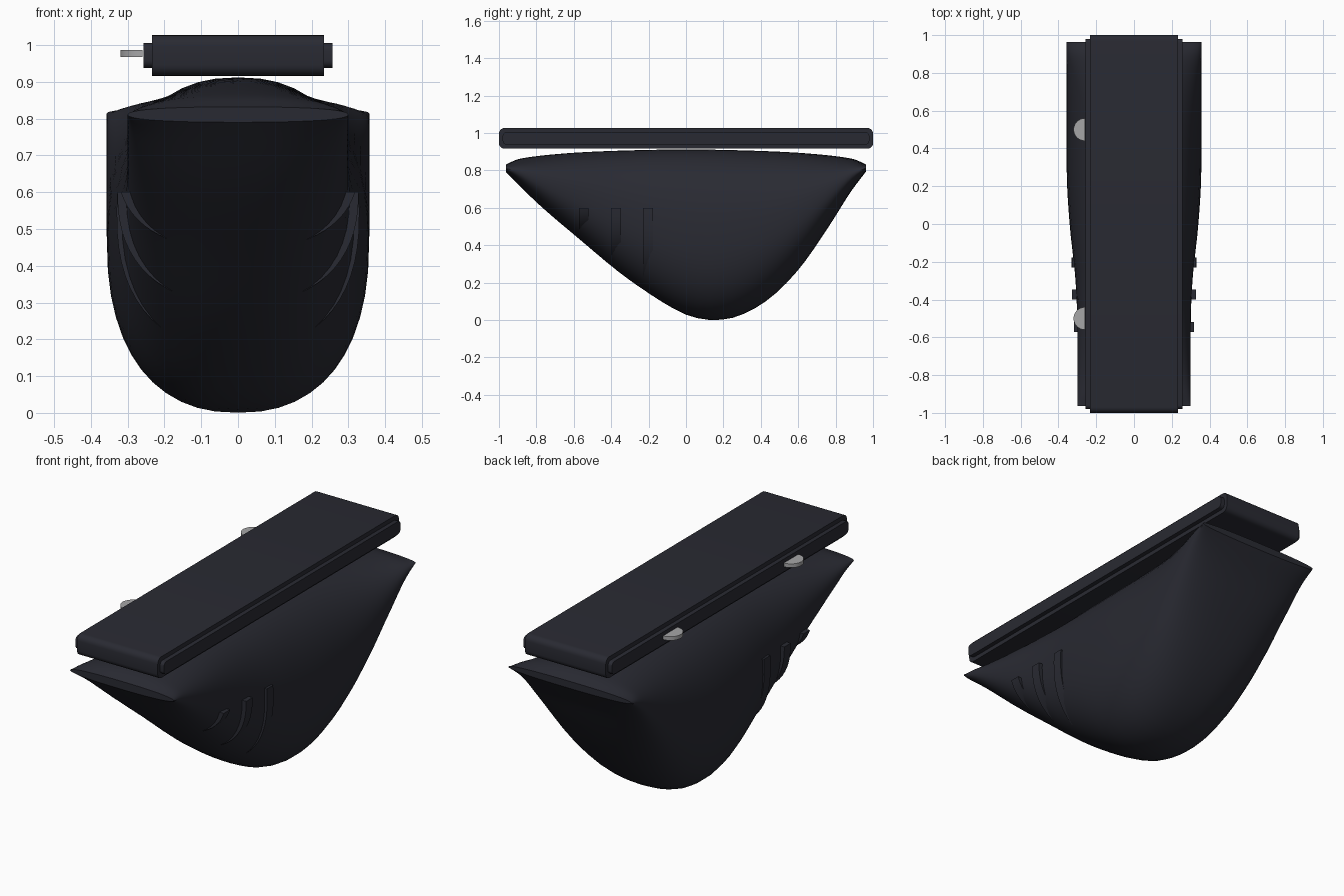
import bpy, bmesh, math

if "Cube" in bpy.data.objects:
    bpy.data.objects.remove(bpy.data.objects["Cube"])

def material(name, col):
    m = bpy.data.materials.new(name)
    m.diffuse_color = (*col, 1)
    m.use_nodes = True
    m.node_tree.nodes["Principled BSDF"].inputs["Base Color"].default_value = m.diffuse_color
    return m

DARK = material("charcoal", (0.022, 0.023, 0.032))
GREY = material("light_grey", (0.38, 0.38, 0.39))

def finish(name, bm, mat, smooth=None):
    bmesh.ops.recalc_face_normals(bm, faces=bm.faces)
    me = bpy.data.meshes.new(name)
    bm.to_mesh(me)
    bm.free()
    ob = bpy.data.objects.new(name, me)
    bpy.context.collection.objects.link(ob)
    me.materials.append(mat)
    if smooth:
        bpy.ops.object.select_all(action='DESELECT')
        ob.select_set(True)
        bpy.context.view_layer.objects.active = ob
        bpy.ops.object.shade_smooth_by_angle(angle=math.radians(smooth))
    return ob

def loft(name, rings, mat, smooth):
    """Skin a row of closed rings and cap both ends."""
    bm = bmesh.new()
    vs = [[bm.verts.new(p) for p in r] for r in rings]
    n = len(rings[0])
    for a, b in zip(vs, vs[1:]):
        for i in range(n):
            bm.faces.new((a[i], a[(i + 1) % n], b[(i + 1) % n], b[i]))
    bm.faces.new(vs[0])
    bm.faces.new(vs[-1])
    return finish(name, bm, mat, smooth)

def curve(pts, y):
    """Smooth (Hermite) interpolation through (y, value) points."""
    def slope(i):
        a, b = pts[max(i - 1, 0)], pts[min(i + 1, len(pts) - 1)]
        return (b[1] - a[1]) / (b[0] - a[0])
    for i in range(len(pts) - 1):
        (y0, v0), (y1, v1) = pts[i], pts[i + 1]
        if y <= y1 or i == len(pts) - 2:
            h = y1 - y0
            t = (y - y0) / h
            return (v0 * (2*t**3 - 3*t*t + 1) + slope(i) * h * (t**3 - 2*t*t + t)
                    + v1 * (3*t*t - 2*t**3) + slope(i + 1) * h * (t**3 - t*t))

BOTTOM = [(-.963, .79), (-.78, .612), (-.567, .43), (-.353, .252), (-.19, .137), (-.07, .063), (.03, .018),
          (.155, 0), (.29, .025), (.45, .118), (.61, .28), (.77, .51), (.877, .68), (.963, .795)]
TOP = [(-.963, .832), (-.89, .862), (-.67, .889), (-.4, .904), (0, .912),
       (.4, .904), (.67, .889), (.89, .862), (.963, .832)]
WIDTH = [(-.963, .30), (-.6, .30), (-.45, .302), (-.27, .312), (-.03, .338), (.2, .354), (.4, .357), (.963, .357)]

def section(a, w, c, h, y, power=2.35):
    """Point on a slightly squared ellipse."""
    e = 2 / power
    co, si = math.cos(a), math.sin(a)
    return (w * math.copysign(abs(co) ** e, co), y, c + h * math.copysign(abs(si) ** e, si))

# Hull: elliptical sections lofted from front to back
rings = []
for k in range(49):
    y = -.963 * math.cos(math.pi * k / 48)
    b, t, w = curve(BOTTOM, y), curve(TOP, y), curve(WIDTH, y)
    rings.append([section(math.tau * i / 48, w, (t + b) / 2, (t - b) / 2, y) for i in range(48)])
loft("hull", rings, DARK, 35)

# Gill ribs: slices cut flat at z = 0.6 whose lower part sinks into the hull
for i, (y0, y1, w) in enumerate([(-.573, -.52, .327), (-.40, -.347, .328), (-.23, -.177, .330)]):
    b, t = curve(BOTTOM, y0) + .008, curve(TOP, y0)
    c, h = (t + b) / 2, (t - b) / 2
    s = (.6 - c) / h
    a0 = math.asin(math.copysign(abs(s) ** (2.35 / 2), s))
    arc = [a0 - (math.pi + 2 * a0) * j / 32 for j in range(33)]
    loft(f"gill_rib_{i + 1}", [[section(a, w, c, h, y) for a in arc] for y in (y0, y1)], DARK, 35)

def slab(name, hx, hy, z0, z1, r):
    """Slab with rounded front and back edges."""
    prof = []
    for cy, cz, start in ((hy - r, z1 - r, 0), (r - hy, z1 - r, 90), (r - hy, z0 + r, 180), (hy - r, z0 + r, 270)):
        for j in range(6):
            a = math.radians(start + 18 * j)
            prof.append((cy + r * math.cos(a), cz + r * math.sin(a)))
    return loft(name, [[(x, y, z) for y, z in prof] for x in (-hx, hx)], DARK, 35)

# Top slab and its narrower side rails
slab("top_slab", .234, 1.0, .916, 1.027, .03)
slab("side_rail", .257, .98, .938, 1.005, .02)

# Half-disc tabs on the left side
for y, label in ((-.5, "front"), (.5, "rear")):
    arc = [math.radians(90 + 180 * j / 16) for j in range(17)]
    loft(f"{label}_tab", [[(-.26 + .06 * math.cos(a), y + .06 * math.sin(a), z) for a in arc]
                          for z in (.967, .987)], GREY, 35)
